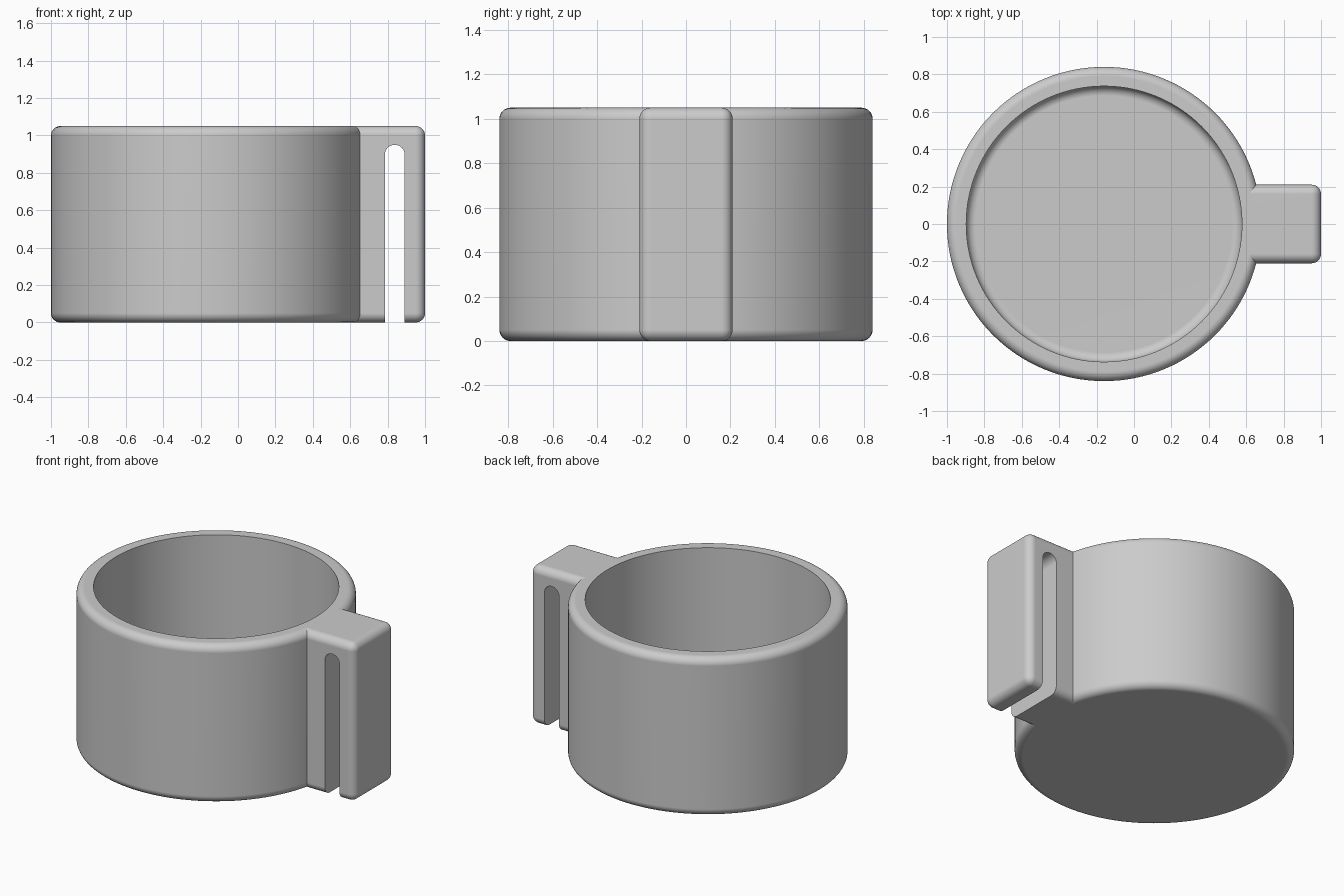
import bpy, bmesh
from math import radians, sin, cos, pi
from mathutils import Vector, Matrix

if "Cube" in bpy.data.objects:
    bpy.data.objects.remove(bpy.data.objects["Cube"], do_unlink=True)

HEIGHT, FILLET = 1.05, 0.05
OUTER, INNER, FLOOR = 0.84, 0.737, 0.10
CUP_X = -0.16

grey = bpy.data.materials.new("plain_grey")
grey.use_nodes = True
grey.diffuse_color = (0.6, 0.6, 0.6, 1)
grey.node_tree.nodes["Principled BSDF"].inputs["Base Color"].default_value = (0.6, 0.6, 0.6, 1)


def make_object(name, bm):
    bmesh.ops.recalc_face_normals(bm, faces=bm.faces)
    mesh = bpy.data.meshes.new(name)
    bm.to_mesh(mesh)
    bm.free()
    obj = bpy.data.objects.new(name, mesh)
    bpy.context.collection.objects.link(obj)
    mesh.materials.append(grey)
    return obj


def activate(obj):
    bpy.ops.object.select_all(action="DESELECT")
    obj.select_set(True)
    bpy.context.view_layer.objects.active = obj


def finish(obj):
    """Smooth shading with crisp hard edges and flat large faces."""
    activate(obj)
    bpy.ops.object.shade_smooth_by_angle(angle=radians(30))
    normals = obj.modifiers.new("flat_normals", "WEIGHTED_NORMAL")
    normals.keep_sharp = True


def arc(cx, cz, radius, start, end, steps=8):
    angles = [radians(start + (end - start) * i / steps) for i in range(steps + 1)]
    return [(cx + radius * cos(a), cz + radius * sin(a)) for a in angles]


# Cup: lathed profile with rounded outer edges and a rounded inner floor
profile = [(0, 0)]
profile += arc(OUTER - FILLET, FILLET, FILLET, -90, 0)
profile += arc(OUTER - FILLET, HEIGHT - FILLET, FILLET, 0, 90)
profile += [(INNER, HEIGHT)]
profile += arc(INNER - FILLET, FLOOR + FILLET, FILLET, 0, -90)
profile += [(0, FLOOR)]

bm = bmesh.new()
verts = [bm.verts.new((r, 0, z)) for r, z in profile]
edges = [bm.edges.new(pair) for pair in zip(verts, verts[1:])]
bmesh.ops.spin(bm, geom=verts + edges, cent=(0, 0, 0), axis=(0, 0, 1),
               angle=2 * pi, steps=128, use_duplicate=False)
bmesh.ops.remove_doubles(bm, verts=bm.verts, dist=0.0001)
bmesh.ops.translate(bm, verts=bm.verts, vec=(CUP_X, 0, 0))
cup = make_object("cup_body", bm)
finish(cup)

# Handle: block rounded on every edge except those buried in the cup wall
ROOT, TIP, WIDTH = 0.60, 1.0, 0.42
bm = bmesh.new()
bmesh.ops.create_cube(bm, size=1)
bmesh.ops.transform(bm, verts=bm.verts, matrix=(
    Matrix.Translation(((ROOT + TIP) / 2, 0, HEIGHT / 2))
    @ Matrix.Diagonal((TIP - ROOT, WIDTH, HEIGHT, 1))))
rounded = [e for e in bm.edges if max(v.co.x for v in e.verts) > TIP - 0.01]
bmesh.ops.bevel(bm, geom=rounded, offset=FILLET, segments=8, profile=0.5,
                affect="EDGES", clamp_overlap=True)
handle = make_object("clip_handle", bm)

# Slot cutter: open at the bottom, arched at the top
SLOT_X, SLOT_R, SLOT_TOP = 0.838, 0.053, 0.95
outline = [(SLOT_X - SLOT_R, -0.1), (SLOT_X + SLOT_R, -0.1)]
outline += arc(SLOT_X, SLOT_TOP - SLOT_R, SLOT_R, 0, 180, 24)
bm = bmesh.new()
face = bm.faces.new([bm.verts.new((x, -0.4, z)) for x, z in outline])
side = bmesh.ops.extrude_face_region(bm, geom=[face])
bmesh.ops.translate(bm, vec=Vector((0, 0.8, 0)),
                    verts=[g for g in side["geom"] if isinstance(g, bmesh.types.BMVert)])
cutter = make_object("slot_cutter", bm)
cutter.hide_render = True

cut = handle.modifiers.new("slot", "BOOLEAN")
cut.operation, cut.solver, cut.object = "DIFFERENCE", "EXACT", cutter
activate(handle)
bpy.ops.object.modifier_apply(modifier=cut.name)
bpy.data.objects.remove(cutter, do_unlink=True)
finish(handle)
